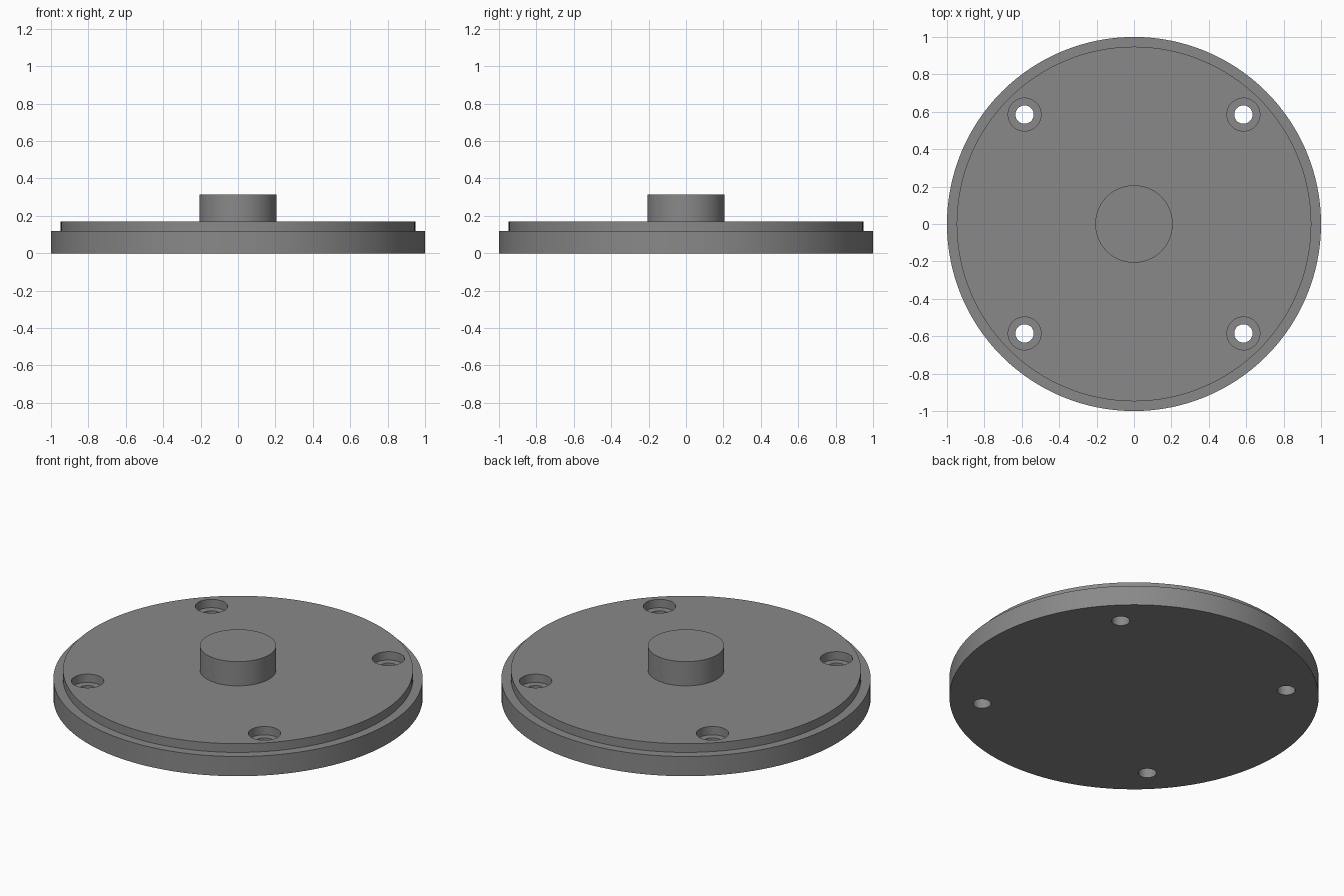
import bpy
import bmesh
from math import radians

if "Cube" in bpy.data.objects:
    bpy.data.objects.remove(bpy.data.objects["Cube"], do_unlink=True)

# Single grey metal
grey = bpy.data.materials.new("grey_metal")
grey.use_nodes = True
colour = (0.25, 0.25, 0.25, 1)
grey.diffuse_color = colour
grey.node_tree.nodes["Principled BSDF"].inputs["Base Color"].default_value = colour


def turned_part(name, profile, sides):
    """Closed solid turned around z from (radius, height) rings, bottom to top."""
    bm = bmesh.new()
    previous = None
    for radius, height in profile:
        ring = bmesh.ops.create_circle(bm, segments=sides, radius=radius)["verts"]
        for v in ring:
            v.co.z = height
        if previous:
            for i in range(sides):
                j = (i + 1) % sides
                bm.faces.new((previous[i], previous[j], ring[j], ring[i]))
        else:
            bm.faces.new(ring)
        previous = ring
    bm.faces.new(previous)
    bmesh.ops.recalc_face_normals(bm, faces=bm.faces)
    mesh = bpy.data.meshes.new(name)
    bm.to_mesh(mesh)
    bm.free()
    mesh.materials.append(grey)
    obj = bpy.data.objects.new(name, mesh)
    bpy.context.collection.objects.link(obj)
    return obj


# Flange with raised step and central boss
RIM, STEP, BOSS = 1.0, 0.948, 0.207
RIM_TOP, STEP_TOP, BOSS_TOP = 0.118, 0.17, 0.315
flange = turned_part("flange_plate", [
    (RIM, 0), (RIM, RIM_TOP), (STEP, RIM_TOP), (STEP, STEP_TOP),
    (BOSS, STEP_TOP), (BOSS, BOSS_TOP)], 128)

# Four counterbored bolt holes
HOLE, COUNTERBORE, OFFSET = 0.049, 0.088, 0.585
cutters = []
for x in (-OFFSET, OFFSET):
    for y in (-OFFSET, OFFSET):
        cutter = turned_part("bolt_hole_cutter", [
            (HOLE, -0.1), (HOLE, RIM_TOP + 0.002),
            (COUNTERBORE, RIM_TOP + 0.002), (COUNTERBORE, 0.3)], 48)
        cutter.location = (x, y, 0)
        cutter.hide_render = True
        cutters.append(cutter)
        cut = flange.modifiers.new("bolt_hole", "BOOLEAN")
        cut.operation = "DIFFERENCE"
        cut.solver = "EXACT"
        cut.object = cutter

# Apply the cuts and remove the helpers
bpy.ops.object.select_all(action="DESELECT")
bpy.context.view_layer.objects.active = flange
flange.select_set(True)
for cut in list(flange.modifiers):
    bpy.ops.object.modifier_apply(modifier=cut.name)
for cutter in cutters:
    bpy.data.objects.remove(cutter, do_unlink=True)
bpy.ops.object.shade_smooth_by_angle(angle=radians(30))
